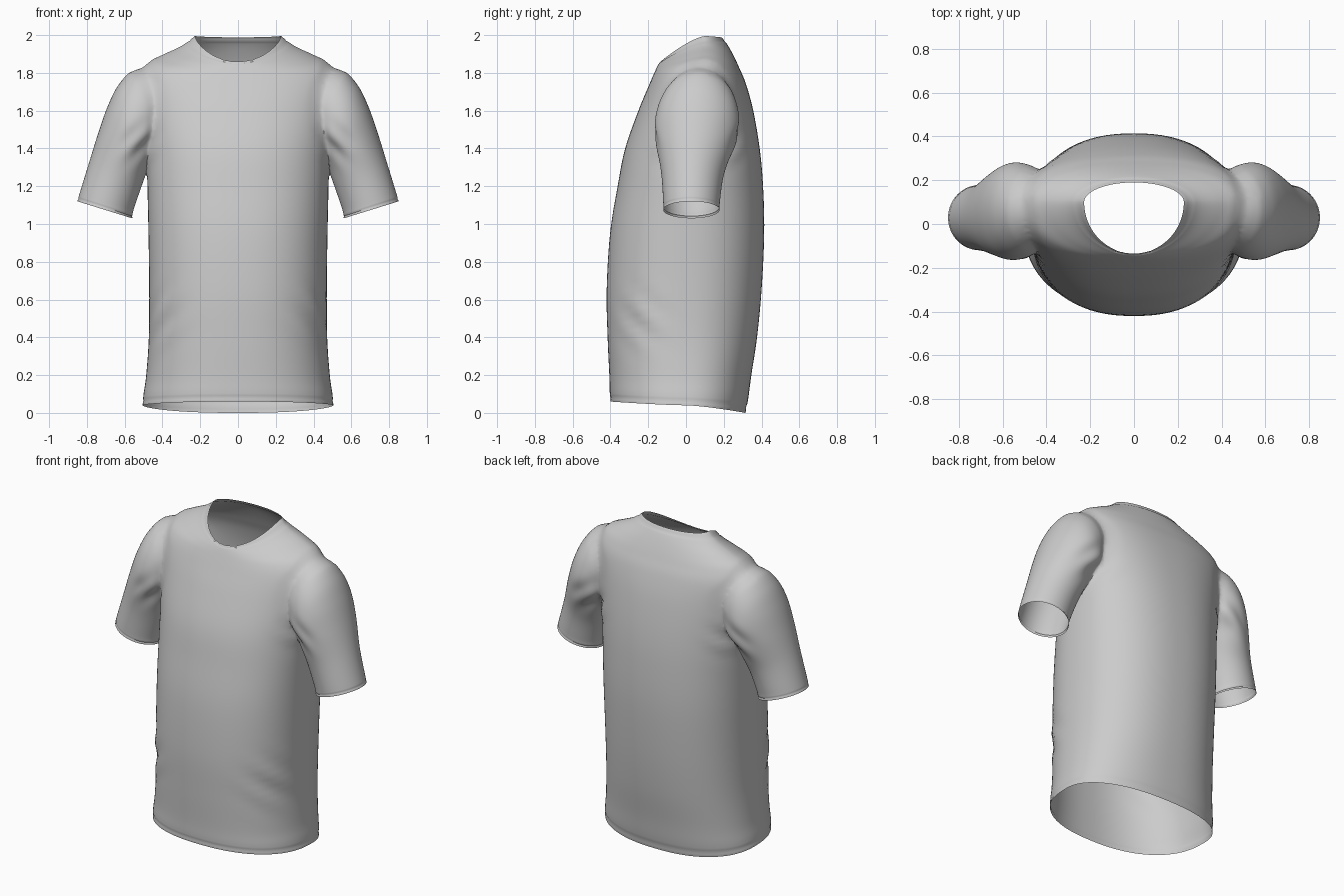
import bpy, bmesh, math
from mathutils import Vector

if "Cube" in bpy.data.objects:
    bpy.data.objects.remove(bpy.data.objects["Cube"])

SEG = 112


def spow(v, p):
    return math.copysign(abs(v) ** p, v)


def catmull(p0, p1, p2, p3, t):
    return 0.5 * (2 * p1 + (p2 - p0) * t + (2 * p0 - 5 * p1 + 4 * p2 - p3) * t * t
                  + (3 * p1 - p0 - 3 * p2 + p3) * t ** 3)


def loft(name, rings, steps):
    """Smooth closed tube through the rings; returns the object and its two cap centres."""
    ext = [rings[0]] + rings + [rings[-1]]
    fine = []
    for i in range(len(rings) - 1):
        for k in range(steps):
            fine.append([catmull(*(ext[i + j][s] for j in range(4)), k / steps) for s in range(SEG)])
    fine.append(rings[-1])
    bm = bmesh.new()
    vs = [[bm.verts.new(p) for p in r] for r in fine]
    for a, b in zip(vs, vs[1:]):
        for s in range(SEG):
            n = (s + 1) % SEG
            bm.faces.new((a[s], a[n], b[n], b[s]))
    caps = []
    for r, pts in ((vs[0], fine[0]), (vs[-1], fine[-1])):
        c = sum(pts, Vector()) / SEG
        caps.append(c)
        cv = bm.verts.new(c)
        for s in range(SEG):
            bm.faces.new((r[s], r[(s + 1) % SEG], cv))
    bmesh.ops.recalc_face_normals(bm, faces=bm.faces)
    me = bpy.data.meshes.new(name)
    bm.to_mesh(me)
    bm.free()
    ob = bpy.data.objects.new(name, me)
    bpy.context.collection.objects.link(ob)
    return ob, caps


def body_ring(w, yf, yb, yt, zf, zs, zb, n):
    """Superellipse ring: half width, front/back/side y, front/side/back z, exponent."""
    pts = []
    for i in range(SEG):
        a = 2 * math.pi * i / SEG
        c, s = spow(math.cos(a), 2 / n), spow(math.sin(a), 2 / n)
        y, z = (yb, zb) if s > 0 else (yf, zf)
        pts.append(Vector((w * c, yt + (y - yt) * abs(s), zs + (z - zs) * abs(s) ** 1.4)))
    return pts


def sleeve_ring(side, xo, zo, xi, zi, yf, yb):
    """Tilted ellipse between an outer and an inner point."""
    pts = []
    for i in range(SEG):
        a = 2 * math.pi * i / SEG
        u, v = math.cos(a) / 2, math.sin(a) / 2
        pts.append(Vector((side * ((xo + xi) / 2 + (xo - xi) * u), (yf + yb) / 2 + (yb - yf) * v,
                           (zo + zi) / 2 + (zo - zi) * u)))
    return pts


# torso from hem to neckline
BODY = [
    (.505, -.400, .315, .00, .060, .040, .000, 2.3),
    (.500, -.404, .330, .00, .115, .100, .080, 2.3),
    (.486, -.406, .346, .00, .200, .200, .200, 2.3),
    (.472, -.415, .376, .00, .400, .400, .400, 2.3),
    (.470, -.420, .400, .00, .650, .650, .650, 2.3),
    (.474, -.402, .414, .01, .950, .950, .950, 2.3),
    (.480, -.362, .408, .02, 1.20, 1.20, 1.20, 2.3),
    (.490, -.322, .390, .04, 1.40, 1.40, 1.40, 2.3),
    (.515, -.252, .356, .06, 1.60, 1.60, 1.60, 2.3),
    (.528, -.198, .318, .08, 1.73, 1.75, 1.74, 2.3),
    (.490, -.170, .285, .09, 1.795, 1.845, 1.82, 2.2),
    (.400, -.154, .255, .10, 1.83, 1.895, 1.885, 2.1),
    (.300, -.143, .222, .10, 1.85, 1.942, 1.945, 2.0),
    (.228, -.135, .190, .10, 1.86, 1.995, 1.988, 2.0),
]
shirt, caps = loft("t_shirt", [body_ring(*r) for r in BODY], 6)

# sleeves from cuff to inside the shoulder
SLEEVE = [
    (.850, 1.120, .560, 1.030, -.120, .178),
    (.836, 1.170, .553, 1.075, -.121, .180),
    (.790, 1.320, .510, 1.200, -.130, .200),
    (.737, 1.490, .460, 1.330, -.152, .250),
    (.687, 1.630, .400, 1.420, -.165, .280),
    (.630, 1.740, .360, 1.500, -.145, .270),
    (.550, 1.815, .320, 1.560, -.100, .235),
    (.420, 1.830, .300, 1.600, -.040, .180),
]
bpy.context.view_layer.objects.active = shirt
for side in (-1, 1):
    sleeve, ends = loft("sleeve", [sleeve_ring(side, *r) for r in SLEEVE], 7)
    caps.append(ends[0])
    mod = shirt.modifiers.new("join", 'BOOLEAN')
    mod.operation, mod.solver, mod.object = 'UNION', 'EXACT', sleeve
    bpy.ops.object.modifier_apply(modifier=mod.name)
    bpy.data.objects.remove(sleeve, do_unlink=True)

bm = bmesh.new()
bm.from_mesh(shirt.data)

# open hem, neck and cuffs
ends = [min(bm.verts, key=lambda v: (v.co - c).length) for c in caps]
bmesh.ops.delete(bm, geom=ends, context='VERTS')
bmesh.ops.remove_doubles(bm, verts=bm.verts, dist=.003)

# soften the armhole seams
soft = set()
for e in bm.edges:
    m = (e.verts[0].co + e.verts[1].co) / 2
    if abs(m.x) > .3 and m.z > 1.2 and len(e.link_faces) == 2 and e.calc_face_angle(0) > .3:
        soft.update(e.verts)
for _ in range(4):
    soft |= {e.other_vert(v) for v in list(soft) for e in v.link_edges}
soft = [v for v in soft if v.co.z > 1.2]
for _ in range(10):
    bmesh.ops.smooth_vert(bm, verts=soft, factor=.5, use_axis_x=True, use_axis_y=True, use_axis_z=True)

# cloth folds: centre, reach, direction across the fold, frequency, height
FOLDS = [
    ((.40, -.24, .50), .20, (.3, .5, .8), 42, .007),
    ((.52, -.14, 1.42), .13, (.7, 0, .7), 60, .008),
    ((.50, .27, 1.42), .15, (.6, 0, .8), 50, .011),
]
bm.normal_update()
moves = []
for v in bm.verts:
    p = Vector((abs(v.co.x), v.co.y, v.co.z))
    h = 0
    for c, reach, d, freq, amp in FOLDS:
        q = p - Vector(c)
        h += amp * math.exp(-(q.length / reach) ** 2 * 2) * math.sin(freq * q.dot(Vector(d)))
    moves.append((v, v.normal * h))
for v, d in moves:
    v.co += d

# stitched edge: shallow groove just inside every opening
rim = {v for v in bm.verts if v.is_boundary}
seen = set(rim)
for step in range(3):
    rim = {e.other_vert(v) for v in rim for e in v.link_edges} - seen
    seen |= rim
for v in rim:
    v.co -= v.normal * .003

bm.to_mesh(shirt.data)
bm.free()
shirt.select_set(True)
bpy.ops.object.shade_smooth_by_angle(angle=math.radians(60))
